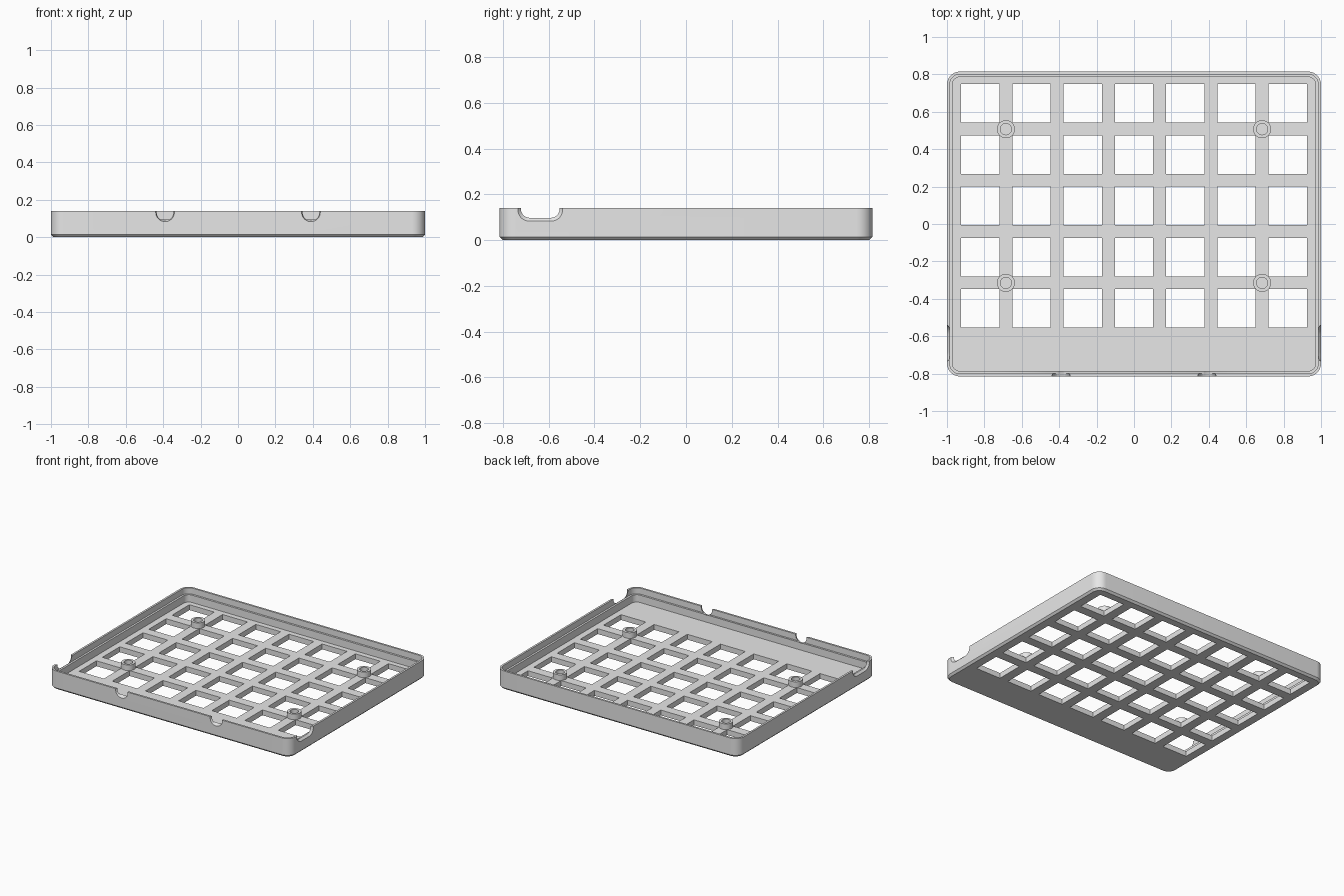
import bpy, bmesh, math
from mathutils import Vector, Matrix

if "Cube" in bpy.data.objects:
    bpy.data.objects.remove(bpy.data.objects["Cube"], do_unlink=True)

HALF_X, HALF_Y, HEIGHT = 1.0, 0.815, 0.14
WALL, LIP, FLOOR, LEDGE, CHAMFER = 0.029, 0.0145, 0.04, 0.095, 0.014
PITCH, HOLE = 0.274, 0.205
CORNER = 0.07

grey = bpy.data.materials.new("light grey plastic")
grey.use_nodes = True
grey.diffuse_color = (0.8, 0.8, 0.8, 1)
grey.node_tree.nodes["Principled BSDF"].inputs["Base Color"].default_value = (0.8, 0.8, 0.8, 1)


def add_object(name, bm):
    bmesh.ops.recalc_face_normals(bm, faces=bm.faces)
    mesh = bpy.data.meshes.new(name)
    bm.to_mesh(mesh)
    bm.free()
    mesh.materials.append(grey)
    obj = bpy.data.objects.new(name, mesh)
    bpy.context.collection.objects.link(obj)
    return obj


def loft(bm, rings):
    """Skin a stack of equal point rings and cap both ends."""
    loops = [[bm.verts.new(p) for p in ring] for ring in rings]
    for a, b in zip(loops, loops[1:]):
        for i in range(len(a)):
            j = (i + 1) % len(a)
            bm.faces.new((a[i], a[j], b[j], b[i]))
    bm.faces.new(loops[0])
    bm.faces.new(loops[-1])


def rounded_rectangle(inset, z, steps=10):
    radius = CORNER - inset
    points = []
    for quarter, (sx, sy) in enumerate([(1, 1), (-1, 1), (-1, -1), (1, -1)]):
        for k in range(steps + 1):
            a = (quarter + k / steps) * math.pi / 2
            points.append(Vector((sx * (HALF_X - CORNER) + radius * math.cos(a),
                                  sy * (HALF_Y - CORNER) + radius * math.sin(a), z)))
    return points


def notch_ring(depth, outer, inner, steps=10):
    """U-shaped section, narrowing from the outer to the inner wall face."""
    t = depth / WALL
    half, bottom, radius = (o + (i - o) * t for o, i in zip(outer, inner))
    points = [Vector((-half, depth, 0.2))]
    for side, start in ((-1, math.pi), (1, math.pi * 1.5)):
        for k in range(steps + 1):
            a = start + k / steps * math.pi / 2
            points.append(Vector((side * (half - radius) + radius * math.cos(a), depth,
                                  bottom + radius + radius * math.sin(a))))
    points.append(Vector((half, depth, 0.2)))
    return points


def subtract(target, cutter):
    cutter.hide_render = True
    mod = target.modifiers.new("cut", 'BOOLEAN')
    mod.operation, mod.solver, mod.object = 'DIFFERENCE', 'EXACT', cutter
    bpy.context.view_layer.objects.active = target
    bpy.ops.object.modifier_apply(modifier=mod.name)
    bpy.data.objects.remove(cutter, do_unlink=True)


def smooth(obj):
    bpy.ops.object.select_all(action='DESELECT')
    obj.select_set(True)
    bpy.context.view_layer.objects.active = obj
    bpy.ops.object.shade_smooth_by_angle(angle=math.radians(30))


# Tray: chamfered base, outer wall, stepped rim, flat floor
bm = bmesh.new()
loft(bm, [rounded_rectangle(inset, z) for inset, z in (
    (CHAMFER, 0), (0, CHAMFER), (0, HEIGHT), (LIP, HEIGHT),
    (LIP, LEDGE), (WALL, LEDGE), (WALL, FLOOR))])
tray = add_object("tray", bm)

# Grid of square openings through the floor
bm = bmesh.new()
for col in range(7):
    for row in range(5):
        place = Matrix.Translation(((col - 3) * PITCH, 0.645 - row * PITCH, 0.03))
        bmesh.ops.create_cube(bm, size=1, matrix=place @ Matrix.Diagonal((HOLE, HOLE, 0.1, 1)))
subtract(tray, add_object("opening_cutter", bm))

# Flared notches: two wide ones in the side walls, two round ones in the front
wide = ((0.098, 0.083, 0.05), (0.072, 0.112, 0.03))
small = ((0.05, 0.083, 0.05), (0.04, 0.093, 0.04))
bm = bmesh.new()
for (x, y), turn, (outer, inner) in (
        ((HALF_X, -0.637), 90, wide), ((-HALF_X, -0.637), -90, wide),
        ((-0.39, -HALF_Y), 0, small), ((0.39, -HALF_Y), 0, small)):
    place = Matrix.Translation((x, y, 0)) @ Matrix.Rotation(math.radians(turn), 4, 'Z')
    loft(bm, [[place @ p for p in notch_ring(d, outer, inner)] for d in (-0.01, WALL + 0.008)])
subtract(tray, add_object("notch_cutter", bm))
smooth(tray)

# Hollow standoffs on the floor, each with a blind hole
for side, x in (("right", -0.685), ("left", 0.685)):
    for end, y in (("back", 0.507), ("front", -0.315)):
        bm = bmesh.new()
        rings = []
        for radius, z in ((0.048, FLOOR - 0.001), (0.048, FLOOR + 0.042),
                          (0.03, FLOOR + 0.042), (0.03, FLOOR + 0.003)):
            rings.append([Vector((x + radius * math.cos(k * math.tau / 40),
                                  y + radius * math.sin(k * math.tau / 40), z)) for k in range(40)])
        loft(bm, rings)
        smooth(add_object(f"standoff_{end}_{side}", bm))
